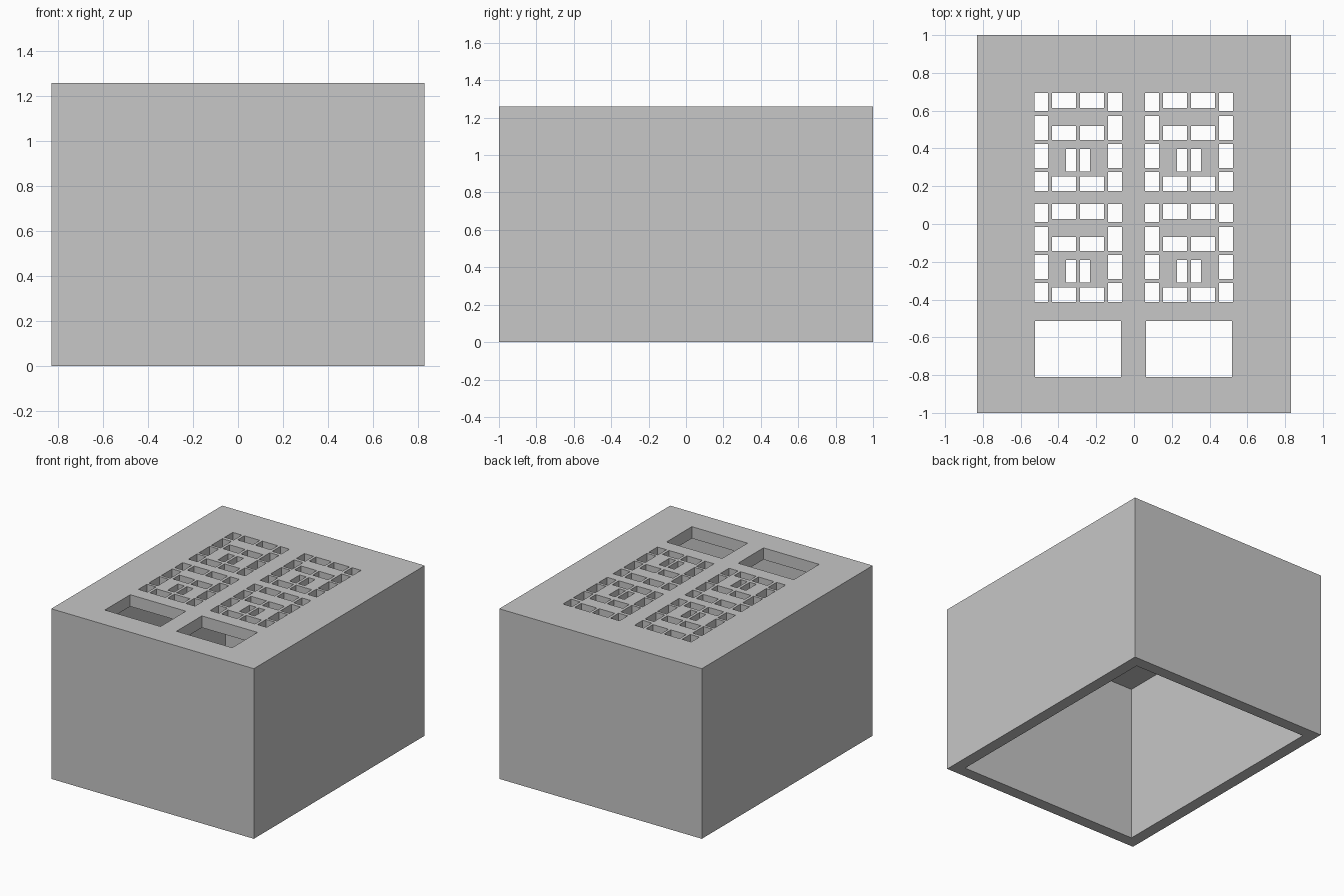
import bpy
import bmesh
from mathutils import Matrix, Vector

if "Cube" in bpy.data.objects:
    bpy.data.objects.remove(bpy.data.objects["Cube"])

WIDTH, DEPTH, HEIGHT, WALL = 1.66, 2.0, 1.26, 0.087

grey = bpy.data.materials.new("light_grey")
grey.use_nodes = True
colour = (0.57, 0.57, 0.57, 1)
grey.diffuse_color = colour
grey.node_tree.nodes["Principled BSDF"].inputs["Base Color"].default_value = colour


def add_box(bm, x, y, z):
    """Add a box spanning the given (low, high) ranges."""
    spans = (x, y, z)
    centre = Vector([(a + b) / 2 for a, b in spans])
    size = Vector([abs(b - a) for a, b in spans])
    matrix = Matrix.Translation(centre) @ Matrix.Diagonal(size).to_4x4()
    bmesh.ops.create_cube(bm, size=1, matrix=matrix)


def make_object(name, boxes):
    bm = bmesh.new()
    for box in boxes:
        add_box(bm, *box)
    mesh = bpy.data.meshes.new(name)
    bm.to_mesh(mesh)
    bm.free()
    mesh.materials.append(grey)
    obj = bpy.data.objects.new(name, mesh)
    bpy.context.collection.objects.link(obj)
    return obj


# Outer block and the cavity open at the bottom
hx, hy = WIDTH / 2, DEPTH / 2
housing = make_object("housing", [((-hx, hx), (-hy, hy), (0, HEIGHT))])
cavity = make_object("cavity_cutter", [((WALL - hx, hx - WALL), (WALL - hy, hy - WALL),
                                        (-0.2, HEIGHT - WALL))])

# One half of a slot pattern, as x and y ranges from the pattern centre
side, bar, stub = (0.158, 0.232), (0.01, 0.137), (0.01, 0.063)
half_pattern = [
    (side, (0.164, 0.259)), (side, (0.01, 0.137)),
    (side, (-0.138, -0.011)), (side, (-0.259, -0.159)),
    (bar, (0.18, 0.259)), (bar, (0.01, 0.085)), (bar, (-0.259, -0.183)),
    (stub, (-0.156, -0.037)),
]

# Four mirrored patterns and two large windows through the top
through = (HEIGHT - WALL - 0.05, HEIGHT + 0.1)
openings = []
for cx in (-0.296, 0.291):
    for cy in (0.434, -0.153):
        for (x0, x1), (y0, y1) in half_pattern:
            for s in (-1, 1):
                openings.append(((cx + s * x0, cx + s * x1), (cy + y0, cy + y1), through))
    openings.append(((cx - 0.228, cx + 0.228), (-0.81, -0.513), through))
slots = make_object("slot_cutter", openings)

# Cut, bake the result and drop the cutters
for cutter in (cavity, slots):
    cutter.hide_render = True
    mod = housing.modifiers.new(cutter.name, "BOOLEAN")
    mod.operation = "DIFFERENCE"
    mod.solver = "EXACT"
    mod.object = cutter
bpy.context.view_layer.update()
evaluated = housing.evaluated_get(bpy.context.evaluated_depsgraph_get())
baked = bpy.data.meshes.new_from_object(evaluated)
housing.modifiers.clear()
housing.data = baked
for cutter in (cavity, slots):
    bpy.data.objects.remove(cutter)
